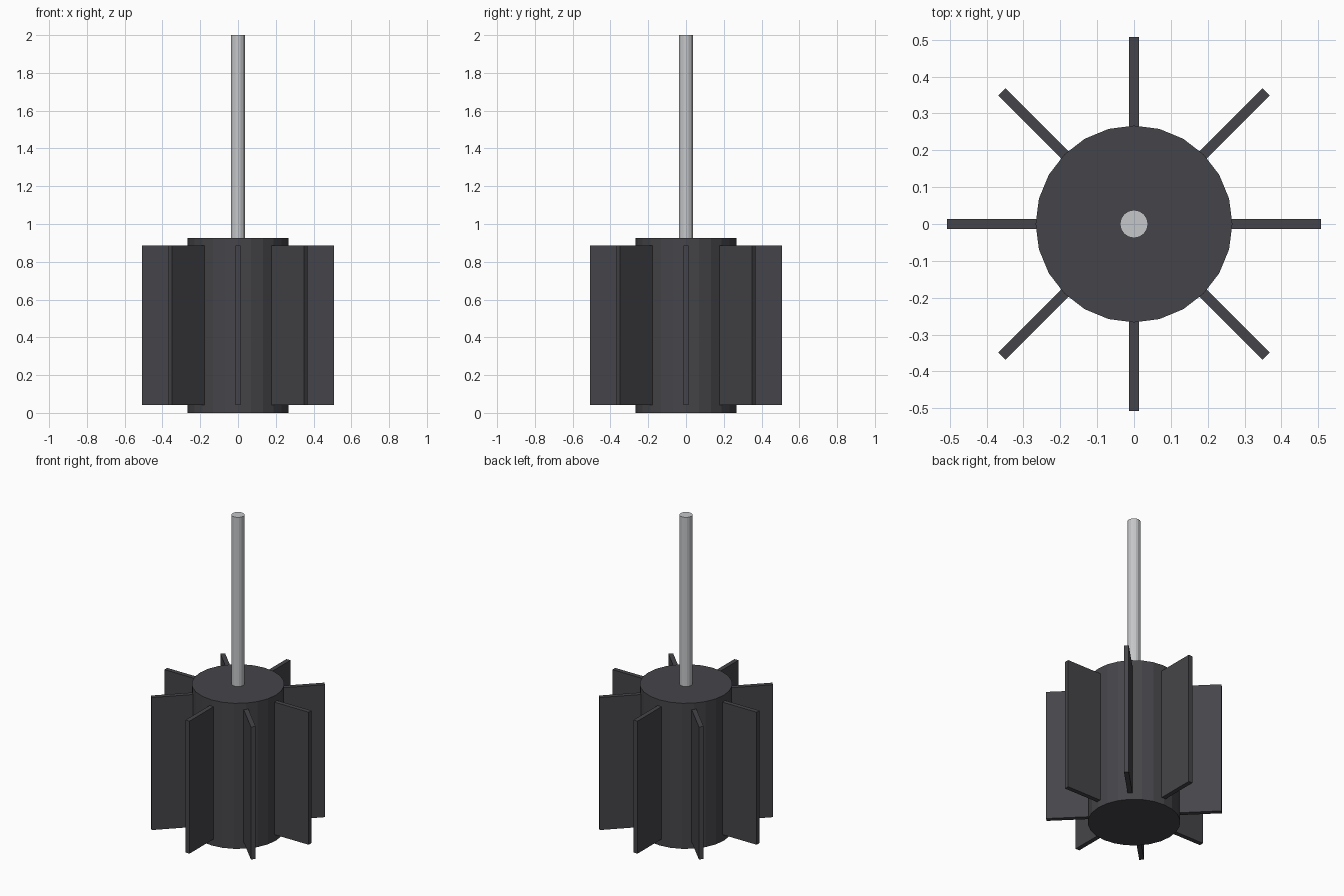
import bpy
import math

if "Cube" in bpy.data.objects:
    bpy.data.objects.remove(bpy.data.objects["Cube"], do_unlink=True)


def make_material(name, rgb):
    mat = bpy.data.materials.new(name)
    mat.use_nodes = True
    mat.diffuse_color = (*rgb, 1)
    mat.node_tree.nodes["Principled BSDF"].inputs["Base Color"].default_value = (*rgb, 1)
    return mat


def cylinder(name, radius, bottom, top, sides, mat):
    bpy.ops.mesh.primitive_cylinder_add(vertices=sides, radius=radius, depth=top - bottom,
                                        location=(0, 0, (top + bottom) / 2))
    obj = bpy.context.object
    obj.name = name
    obj.data.materials.append(mat)
    return obj


dark_plastic = make_material("dark grey plastic", (0.06, 0.06, 0.068))
steel = make_material("light grey steel", (0.56, 0.57, 0.58))

# Faceted drum and the shaft seated in its top
cylinder("hub", 0.267, 0, 0.925, 24, dark_plastic)
cylinder("shaft", 0.038, 0.85, 2.0, 16, steel)

# Eight radial paddles, rooted inside the drum
INNER, OUTER = 0.235, 0.507
BOTTOM, TOP = 0.043, 0.885
THICKNESS = 0.028
for i in range(8):
    angle = i * math.tau / 8
    mid = (INNER + OUTER) / 2
    bpy.ops.mesh.primitive_cube_add(
        size=1, rotation=(0, 0, angle),
        location=(mid * math.cos(angle), mid * math.sin(angle), (BOTTOM + TOP) / 2))
    paddle = bpy.context.object
    paddle.name = f"paddle_{i + 1}"
    paddle.scale = (OUTER - INNER, THICKNESS, TOP - BOTTOM)
    paddle.data.materials.append(dark_plastic)
